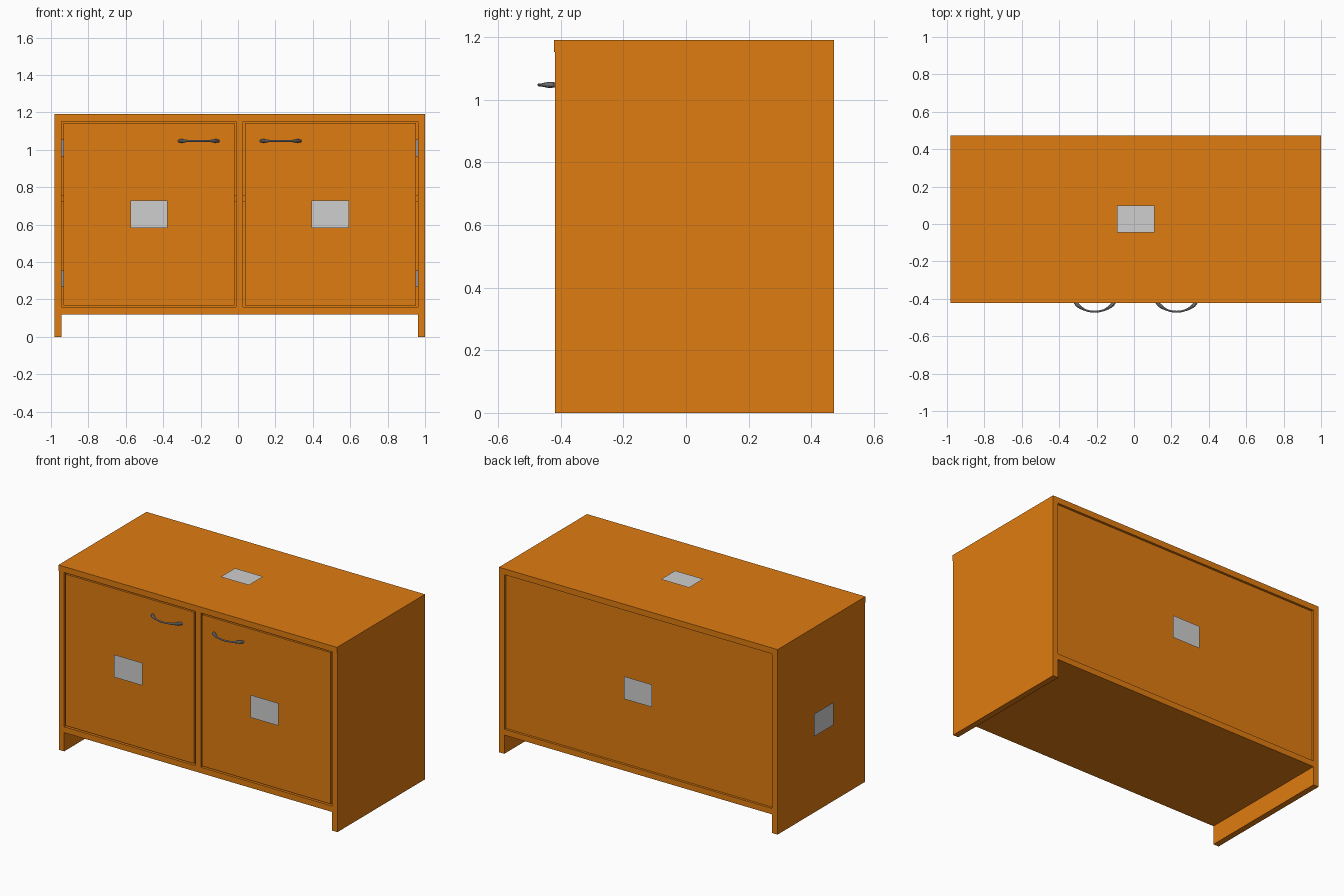
import bpy, math

old = bpy.data.objects.get("Cube")
if old:
    bpy.data.objects.remove(old, do_unlink=True)


def material(name, rgb):
    m = bpy.data.materials.new(name)
    m.use_nodes = True
    m.diffuse_color = (*rgb, 1)
    m.node_tree.nodes["Principled BSDF"].inputs["Base Color"].default_value = (*rgb, 1)
    return m


ORANGE = material("orange board", (0.74, 0.2, 0.005))
GREY = material("light grey plate", (0.62, 0.62, 0.62))
METAL = material("grey metal", (0.3, 0.3, 0.32))


def box(name, x, y, z, mat=ORANGE):
    """Board spanning the given (low, high) ranges."""
    bpy.ops.mesh.primitive_cube_add(size=1)
    ob = bpy.context.object
    ob.name = name
    ob.location = [(a + b) / 2 for a, b in (x, y, z)]
    ob.scale = [b - a for a, b in (x, y, z)]
    bpy.ops.object.transform_apply(location=False, rotation=False, scale=True)
    ob.data.materials.append(mat)
    return ob


def plate(name, centre, rotation):
    """Thin rectangular plate standing just off a surface."""
    bpy.ops.mesh.primitive_plane_add(size=1, location=centre, rotation=rotation)
    ob = bpy.context.object
    ob.name = name
    ob.scale = (0.2, 0.145, 1)
    ob.data.materials.append(GREY)


def handle(name, cx):
    """Bow handle, thick at the feet and slim in the middle."""
    curve = bpy.data.curves.new(name, "CURVE")
    curve.dimensions = "3D"
    curve.bevel_depth = 0.006
    curve.bevel_resolution = 3
    curve.use_fill_caps = True
    spline = curve.splines.new("POLY")
    steps = 20
    spline.points.add(steps)
    for i, p in enumerate(spline.points):
        t = 2 * i / steps - 1
        a = t * 0.96
        drop = (math.cos(a) - math.cos(0.96)) / (1 - math.cos(0.96))
        p.co = (cx + 0.106 * math.sin(a) / math.sin(0.96), FRONT - 0.051 * drop, 1.047, 1)
        p.radius = 0.85 + 0.9 * max(0, 1 - abs(abs(t) - 0.82) / 0.4)
    ob = bpy.data.objects.new(name, curve)
    bpy.context.collection.objects.link(ob)
    curve.materials.append(METAL)
    bpy.ops.object.select_all(action="DESELECT")
    ob.select_set(True)
    bpy.context.view_layer.objects.active = ob
    bpy.ops.object.convert(target="MESH")
    bpy.ops.object.shade_smooth_by_angle()


CX, HALF, T = 0.009, 0.991, 0.038
FRONT, BACK, TOP = -0.418, 0.472, 1.19
LOW = 0.12
DEPTH = (FRONT, BACK)
inner = HALF - T
opening = (LOW + T, TOP - T)

# Carcass
box("top_board", (CX - HALF, CX + HALF), (FRONT - 0.004, BACK), (TOP - T, TOP))
box("bottom_board", (CX - inner, CX + inner), DEPTH, (LOW, LOW + T))
box("back_panel", (CX - inner, CX + inner), (0.437, 0.457), opening)
box("centre_divider", (CX - T / 2, CX + T / 2), (FRONT, 0.437), opening)

# Sides, shelves, doors, hinges and handles
for side, s in (("left", 1), ("right", -1)):
    def span(a, b):
        return sorted((CX + s * a, CX + s * b))

    box(side + "_side_board", span(inner, HALF), DEPTH, (0, TOP - T))
    box(side + "_shelf", span(T / 2, inner), (-0.36, 0.437), (0.72, 0.72 + T))
    box(side + "_door", span(T / 2 + 0.01, inner - 0.01), (FRONT, FRONT + T),
        (opening[0] + 0.01, opening[1] - 0.01))
    for z in (0.31, 1.01):
        box(side + "_hinge", span(inner - 0.01, inner), (FRONT + 0.012, FRONT + 0.03),
            (z - 0.045, z + 0.045), METAL)
    handle(side + "_door_handle", CX + s * 0.219)
    plate(side + "_door_plate", (CX + s * 0.485, FRONT - 0.018, 0.655), (math.pi / 2, 0, 0))

# Plates on the other faces
plate("top_plate", (CX, 0.027, TOP + 0.018), (0, 0, 0))
plate("back_plate", (CX, 0.475, 0.655), (math.pi / 2, 0, math.pi))
plate("right_side_plate", (CX - HALF - 0.018, 0.027, 0.576), (math.pi / 2, 0, -math.pi / 2))
